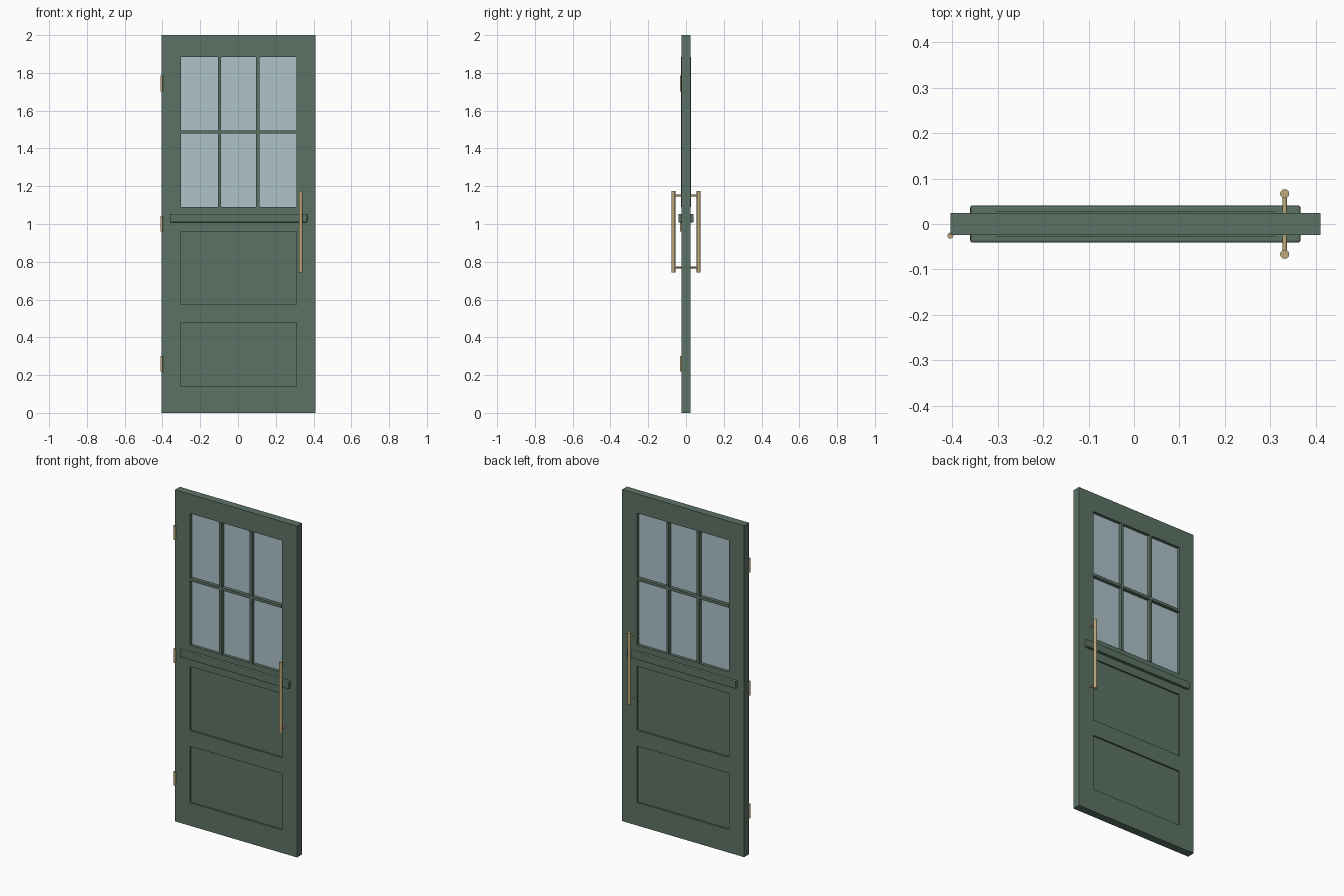
import bpy, bmesh
from mathutils import Matrix

if "Cube" in bpy.data.objects:
    bpy.data.objects.remove(bpy.data.objects["Cube"])

CX = 0.003            # centre of the door slab, the hinges stick out on the left
HALF_W, HALF_T = 0.4075, 0.0237


def material(name, rgb):
    m = bpy.data.materials.new(name)
    m.diffuse_color = (*rgb, 1)
    m.use_nodes = True
    m.node_tree.nodes["Principled BSDF"].inputs["Base Color"].default_value = m.diffuse_color
    return m


GREEN = material("sage_green_paint", (0.107, 0.171, 0.133))
GLASS = material("pale_blue_glass", (0.42, 0.54, 0.60))
BRASS = material("brushed_brass", (0.50, 0.39, 0.20))


def finish(name, bm, mat):
    mesh = bpy.data.meshes.new(name)
    bm.to_mesh(mesh)
    bm.free()
    mesh.materials.append(mat)
    ob = bpy.data.objects.new(name, mesh)
    bpy.context.collection.objects.link(ob)
    return ob


def box(name, x0, x1, y0, y1, z0, z1, mat, bevel=0):
    bm = bmesh.new()
    centre = Matrix.Translation(((x0 + x1) / 2, (y0 + y1) / 2, (z0 + z1) / 2))
    size = Matrix.Diagonal((x1 - x0, y1 - y0, z1 - z0, 1))
    bmesh.ops.create_cube(bm, size=1, matrix=centre @ size)
    if bevel:
        bmesh.ops.bevel(bm, geom=bm.edges[:], offset=bevel, segments=2,
                        profile=0.5, affect='EDGES')
    return finish(name, bm, mat)


def rod(name, centre, radius, length, axis, mat, sides=24):
    bm = bmesh.new()
    turn = Matrix.Rotation(1.5707963, 4, 'X') if axis == 'Y' else Matrix()
    bmesh.ops.create_cone(bm, cap_ends=True, segments=sides, radius1=radius,
                          radius2=radius, depth=length,
                          matrix=Matrix.Translation(centre) @ turn)
    for f in bm.faces:
        f.smooth = len(f.verts) == 4
    for e in bm.edges:
        e.smooth = all(len(f.verts) == 4 for f in e.link_faces)
    return finish(name, bm, mat)


# Door frame: a grid of cells with openings left out, extruded to thickness
xs = [CX - HALF_W, CX - 0.306, CX + 0.306, CX + HALF_W]
zs = [0, 0.139, 0.479, 0.575, 0.961, 1.089, 1.885, 2.0]
bm = bmesh.new()
grid = [[bm.verts.new((x, -HALF_T, z)) for z in zs] for x in xs]
for i in range(3):
    for j in range(7):
        if not (i == 1 and j in (1, 3, 5)):
            bm.faces.new((grid[i][j], grid[i + 1][j], grid[i + 1][j + 1], grid[i][j + 1]))
ext = bmesh.ops.extrude_face_region(bm, geom=bm.faces[:], use_keep_orig=True)
bmesh.ops.translate(bm, vec=(0, 2 * HALF_T, 0),
                    verts=[v for v in ext['geom'] if isinstance(v, bmesh.types.BMVert)])
bmesh.ops.recalc_face_normals(bm, faces=bm.faces[:])
bmesh.ops.dissolve_limit(bm, angle_limit=0.01, verts=bm.verts[:], edges=bm.edges[:])
finish("door_frame", bm, GREEN)

# Recessed lower panels and window glass
for name, z0, z1, t, mat in (("lower_panel", 0.139, 0.479, 0.014, GREEN),
                             ("middle_panel", 0.575, 0.961, 0.014, GREEN),
                             ("window_glass", 1.089, 1.885, 0.006, GLASS)):
    box(name, xs[1], xs[2], -t, t, z0, z1, mat)

# Window glazing bars, slightly proud of the frame
for x in (CX - 0.1015, CX + 0.1015):
    box("upright_glazing_bar", x - 0.008, x + 0.008, -0.027, 0.027, 1.089, 1.885, GREEN)
box("cross_glazing_bar", xs[1], xs[2], -0.027, 0.027, 1.479, 1.495, GREEN)

for side, label in ((-1, "front"), (1, "back")):
    # Ledge moulding below the window
    y0, y1 = sorted((side * 0.018, side * 0.041))
    box(label + "_ledge", CX - 0.364, CX + 0.364, y0, y1, 1.009, 1.054, GREEN, 0.005)
    # Long pull handle with two standoffs
    rod(label + "_pull_handle", (0.332, side * 0.0667, 0.96), 0.01, 0.432, 'Z', BRASS)
    for z in (0.77, 1.15):
        rod(label + "_handle_standoff", (0.332, side * 0.043, z), 0.005, 0.046, 'Y', BRASS, 16)

# Hinge knuckles on the left edge
for z in (0.26, 1.001, 1.744):
    rod("hinge_knuckle", (CX - HALF_W, -0.0255, z), 0.0065, 0.084, 'Z', BRASS, 16)
